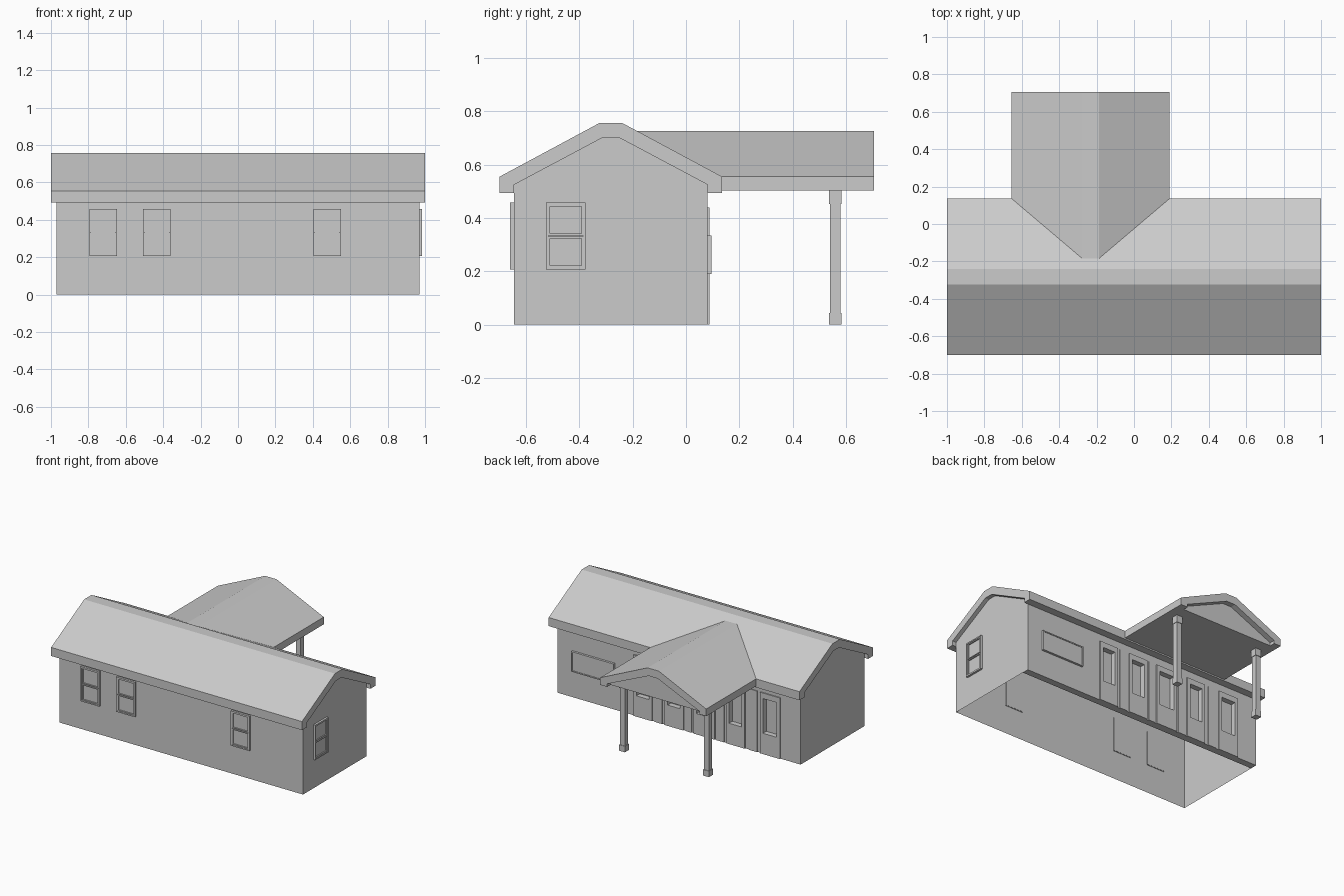
import bpy
import bmesh
from mathutils import Matrix, Vector

cube = bpy.data.objects.get("Cube")
if cube:
    bpy.data.objects.remove(cube)

grey = bpy.data.materials.new("plain_grey")
grey.use_nodes = True
grey.diffuse_color = (0.6, 0.6, 0.6, 1)
grey.node_tree.nodes["Principled BSDF"].inputs["Base Color"].default_value = (0.6, 0.6, 0.6, 1)


def finish(name, bm):
    bmesh.ops.recalc_face_normals(bm, faces=bm.faces)
    mesh = bpy.data.meshes.new(name)
    bm.to_mesh(mesh)
    bm.free()
    mesh.materials.append(grey)
    obj = bpy.data.objects.new(name, mesh)
    bpy.context.collection.objects.link(obj)
    return obj


def add_box(bm, x, y, z):
    """Add a box given (min, max) on each axis."""
    size = [b - a for a, b in (x, y, z)]
    mid = [(a + b) / 2 for a, b in (x, y, z)]
    bmesh.ops.create_cube(bm, size=1, matrix=Matrix.Translation(mid) @ Matrix.Diagonal((*size, 1)))


def boxes(name, parts, matrix=None):
    bm = bmesh.new()
    for part in parts:
        add_box(bm, *part)
    obj = finish(name, bm)
    if matrix:
        obj.data.transform(matrix)
    return obj


def prism(name, profile, place, ends):
    """Loft a closed profile between two ends; place(point, end) gives xyz."""
    bm = bmesh.new()
    a, b = [[bm.verts.new(place(p, e)) for p in profile] for e in ends]
    bm.faces.new(a)
    bm.faces.new(b)
    n = len(a)
    for i in range(n):
        bm.faces.new((a[i], a[(i + 1) % n], b[(i + 1) % n], b[i]))
    return finish(name, bm)


def arch(mid, half, eave, ridge, flat, drop):
    """Half-width, eave and ridge outline of a roof shell, mirrored about mid."""
    lip, thick = 0.055, 0.056
    side = [(flat, ridge), (half, eave), (half, drop), (half - lip, drop),
            (half - lip, eave - 0.03), (flat - 0.01, ridge - thick)]
    return [(mid + u, z) for u, z in side] + [(mid - u, z) for u, z in reversed(side)]


# Main roof, running left to right
prism("main_roof", arch(-0.282, 0.418, 0.555, 0.757, 0.042, 0.493),
      lambda p, x: (x, p[0], p[1]), (-1, 1))

# Walls: front and gable ends as single skins, open underneath
bm = bmesh.new()
gable = [(-0.645, 0), (-0.645, 0.526), (-0.314, 0.702), (-0.25, 0.702), (0.08, 0.526), (0.08, 0)]
for x in (-0.97, 0.97):
    bm.faces.new([bm.verts.new((x, y, z)) for y, z in gable])
bm.faces.new([bm.verts.new((x, -0.645, z)) for x, z in
              ((-0.97, 0), (0.97, 0), (0.97, 0.526), (-0.97, 0.526))])
bmesh.ops.remove_doubles(bm, verts=bm.verts, dist=0.0001)
finish("walls", bm)

# Rear wall slab with pockets for the door glazing
doors = [(0.21, 0.36), (-0.04, 0.11), (-0.29, -0.12), (-0.53, -0.38), (-0.81, -0.65)]
glass = (0.15, 0.40)
wall = boxes("rear_wall", [((-0.969, 0.969), (0.03, 0.08), (0, 0.525))])
cutter = boxes("door_pocket_cutter",
               [((a + 0.025, b - 0.025), (0.05, 0.1), glass) for a, b in doors])
cut = wall.modifiers.new("pockets", "BOOLEAN")
cut.operation = "DIFFERENCE"
cut.solver = "EXACT"
cut.object = cutter
bpy.context.view_layer.objects.active = wall
bpy.ops.object.modifier_apply(modifier=cut.name)
bpy.data.objects.remove(cutter)

# Door leaves around the pockets
for i, (a, b) in enumerate(doors):
    d = (0.079, 0.088)
    boxes(f"door_{i + 1}", [
        ((a, a + 0.025), d, (0, 0.44)),
        ((b - 0.025, b), d, (0, 0.44)),
        ((a + 0.025, b - 0.025), d, (0, glass[0])),
        ((a + 0.025, b - 0.025), d, (glass[1], 0.44)),
    ])

# Narrow panels between doors
boxes("door_side_panels", [((a, b), (0.079, 0.086), (0, 0.44)) for a, b in
                           ((0.13, 0.19), (-0.105, -0.055), (-0.365, -0.305), (-0.625, -0.56))])


def frame(w, z0, z1, t, depth):
    """Four bars around an opening of width w, facing -y from y = 0."""
    h, d = w / 2, (-depth, 0.004)
    return [((-h, -h + t), d, (z0, z1)), ((h - t, h), d, (z0, z1)),
            ((-h + t, h - t), d, (z0, z0 + t)), ((-h + t, h - t), d, (z1 - t, z1))]


def window(name, matrix):
    """Two-sash window with a recessed pane."""
    parts = frame(0.148, 0.207, 0.458, 0.009, 0.015)
    parts += frame(0.13, 0.216, 0.33, 0.006, 0.011)
    parts += frame(0.13, 0.335, 0.449, 0.006, 0.011)
    parts.append(((-0.07, 0.07), (-0.003, 0.005), (0.21, 0.455)))
    boxes(name, parts, matrix)


for i, x in enumerate((-0.72, -0.435, 0.478)):
    window(f"front_window_{i + 1}", Matrix.Translation((x, -0.645, 0)))
window("left_window", Matrix.Translation((0.97, -0.452, 0)) @ Matrix.Rotation(1.5707963, 4, "Z"))

# Wide rear window
boxes("rear_window", frame(0.34, 0.19, 0.335, 0.008, 0.016)
      + [((-0.165, 0.165), (-0.012, 0.004), (0.194, 0.331))],
      Matrix.Translation((0.68, 0.08, 0)) @ Matrix.Rotation(3.1415927, 4, "Z"))


# Porch roof, its inner end following the main roof slope
def porch_place(p, y):
    if y is None:
        y = 0.125 - max(0, p[1] - 0.555) * 1.857
    return Vector((p[0], y, p[1]))


porch = arch(-0.232, 0.4225, 0.555, 0.727, 0.045, 0.503)
prism("porch_roof", porch, porch_place, (None, 0.705))

# Porch gable and flat ceiling, set back beneath the roof edge
inner = [p for i, p in enumerate(porch) if i in (3, 4, 5, 6, 7, 8)]
prism("porch_gable_and_ceiling", inner, porch_place, (None, 0.665))

# Porch posts with base and capital
for side, name in ((1, "left"), (-1, "right")):
    x, y = -0.233 + side * 0.335, 0.56

    def block(r, z0, z1):
        return ((x - r, x + r), (y - r, y + r), (z0, z1))

    boxes(f"{name}_porch_post", [block(0.023, 0, 0.043), block(0.019, 0.043, 0.452),
                                 block(0.023, 0.452, 0.504)])
